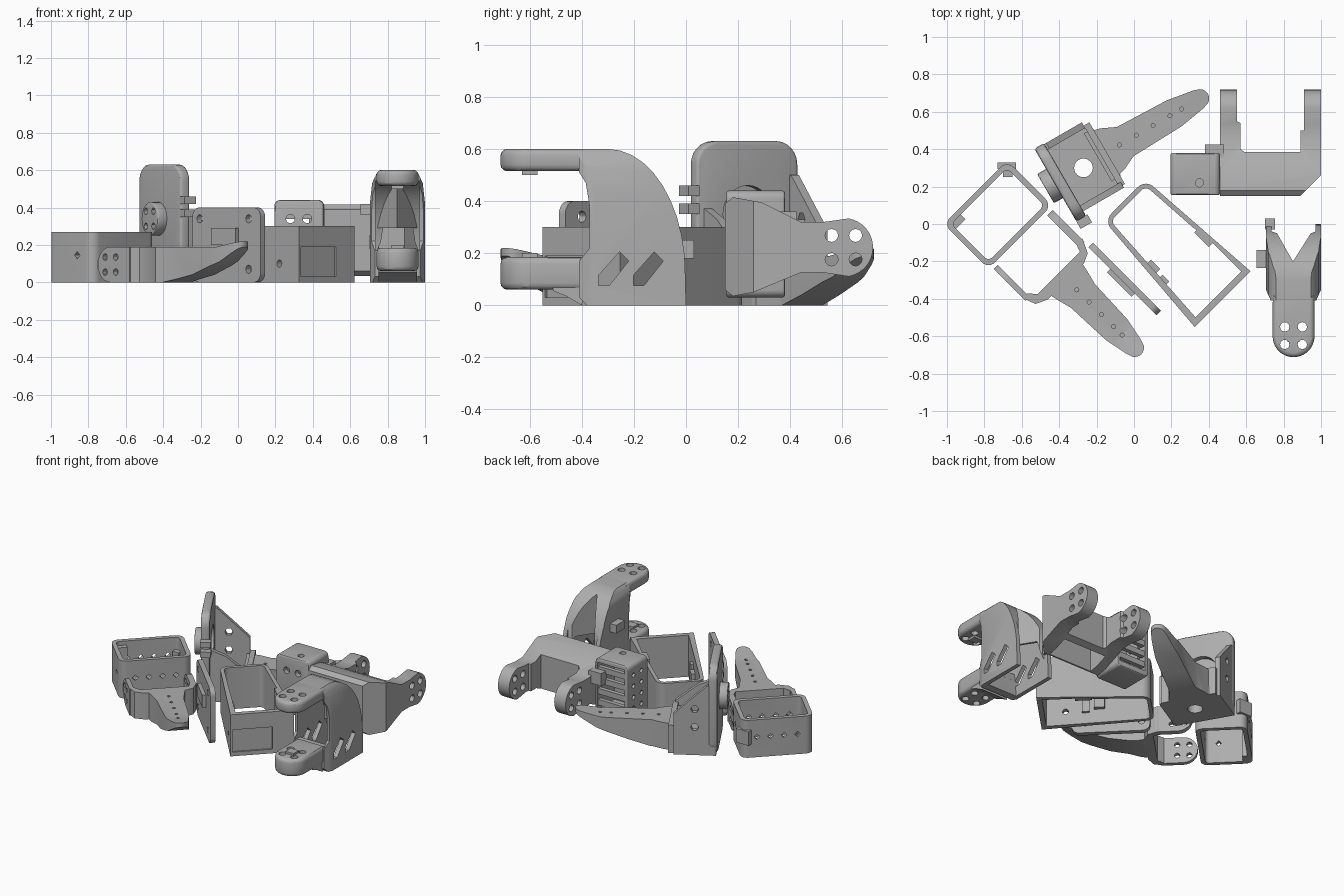
import bpy, bmesh, math
from mathutils import Matrix

cube = bpy.data.objects.get("Cube")
if cube:
    bpy.data.objects.remove(cube, do_unlink=True)

grey = bpy.data.materials.new("plain grey")
grey.use_nodes = True
COL = (0.42, 0.42, 0.42, 1)
grey.diffuse_color = COL
grey.node_tree.nodes["Principled BSDF"].inputs["Base Color"].default_value = COL
AXES = {'x': lambda a, b, t: (t, a, b), 'y': lambda a, b, t: (a, t, b), 'z': lambda a, b, t: (a, b, t)}


def arc(cx, cy, r, a0, a1, n=12):
    angles = [math.radians(a0 + (a1 - a0) * i / n) for i in range(n + 1)]
    return [(cx + r * math.cos(a), cy + r * math.sin(a)) for a in angles]


def rect(x0, x1, y0, y1, r=0.0):
    """Rectangle outline with optional rounded corners."""
    if not r:
        return [(x0, y0), (x1, y0), (x1, y1), (x0, y1)]
    return (arc(x1 - r, y1 - r, r, 0, 90, 6) + arc(x0 + r, y1 - r, r, 90, 180, 6)
            + arc(x0 + r, y0 + r, r, 180, 270, 6) + arc(x1 - r, y0 + r, r, 270, 360, 6))


def prism(name, pts, axis, t0, t1, bevel=0.0):
    """Extrude a flat outline along an axis."""
    bm = bmesh.new()
    place = AXES[axis]
    lo = [bm.verts.new(place(a, b, t0)) for a, b in pts]
    hi = [bm.verts.new(place(a, b, t1)) for a, b in pts]
    bm.faces.new(lo)
    bm.faces.new(hi)
    for i in range(len(pts)):
        j = (i + 1) % len(pts)
        bm.faces.new((lo[i], lo[j], hi[j], hi[i]))
    bmesh.ops.recalc_face_normals(bm, faces=bm.faces)
    if bevel:
        rims = [e for e in bm.edges if (e.verts[0] in lo) == (e.verts[1] in lo)]
        bmesh.ops.bevel(bm, geom=rims, offset=bevel, segments=3, profile=0.5, affect='EDGES')
    me = bpy.data.meshes.new(name)
    bm.to_mesh(me)
    bm.free()
    me.materials.append(grey)
    ob = bpy.data.objects.new(name, me)
    bpy.context.collection.objects.link(ob)
    return ob


def box(name, x, y, z):
    return prism(name, rect(*x, *y), 'z', *z)


def boolean(ob, tools, op='DIFFERENCE'):
    """Apply boolean tools and remove them."""
    for tool in tools:
        mod = ob.modifiers.new("cut", 'BOOLEAN')
        mod.operation, mod.solver, mod.object = op, 'EXACT', tool
    bpy.context.view_layer.update()
    me = bpy.data.meshes.new_from_object(ob.evaluated_get(bpy.context.evaluated_depsgraph_get()))
    ob.modifiers.clear()
    ob.data = me
    for tool in tools:
        bpy.data.objects.remove(tool, do_unlink=True)
    return ob


def holes(ob, centres, axis, t0, t1, r=0.022, n=12):
    return boolean(ob, [prism("cutter", arc(a, b, r, 0, 360 - 360 / n, n - 1), axis, t0, t1)
                        for a, b in centres])


def four(a, b, d=0.046):
    return [(a + i * d, b + j * d) for i in (-1, 1) for j in (-1, 1)]


def finger(name, length, root, flat):
    """Tapered finger along +x from the origin, rising to a blunt tip."""
    half = [(-0.03, root), (0.06, root * 0.85), (0.14, 0.09), (length * 0.68, 0.08), (length - 0.06, 0.055)]
    plan = [(a, -b) for a, b in half] + arc(length - 0.05, 0, 0.05, -60, 60, 8) + [(a, b) for a, b in half[::-1]]
    side = [(-0.03, 0), (flat, 0.0), (length * 0.45, 0.04), (length * 0.78, 0.11), (length, 0.19),
            (length, 0.22), (length * 0.75, 0.19), (-0.03, 0.19)]
    ob = prism(name, plan, 'z', 0, 0.3)
    boolean(ob, [prism("cutter", side, 'y', -0.3, 0.3)], 'INTERSECT')
    return holes(ob, [(length * k, 0) for k in (0.16, 0.32, 0.48, 0.64, 0.75)], 'z', 0.14, 1, 0.011, 8)


def turn(obs, deg):
    for ob in obs:
        ob.data.transform(Matrix.Rotation(math.radians(deg), 4, 'Z'))


# Small holder ring with diamond holes
ring = prism("small_holder_ring", rect(-0.72, -0.24, 0.38, 0.72, 0.05), 'z', 0, 0.27)
boolean(ring, [prism("cutter", rect(-0.69, -0.27, 0.41, 0.69, 0.025), 'z', -1, 1)])
holes(ring, [(-0.48 + k * 0.09, 0.145) for k in (-1.5, -0.5, 0.5, 1.5)], 'y', 0, 1, 0.02, 4)
holes(ring, [(0.496, 0.145)], 'x', -1, 0, 0.02, 4)
turn([ring,
      box("small_holder_corner", (-0.70, -0.62), (0.655, 0.70), (0, 0.24))], 45)
box("small_holder_clip", (-0.73, -0.63), (0.295, 0.33), (0.10, 0.20))
box("small_holder_clip_foot", (-0.70, -0.65), (0.25, 0.30), (0.12, 0.18))

# Moving jaw: U bracket with round ears and a finger
ear = [(0.12, 0), (0.265, 0)] + arc(0.265, 0.095, 0.095, -90, 90) + [(0.12, 0.19)]
ears = []
for side, u0, u1 in (("outer", -0.70, -0.67), ("inner", -0.295, -0.255)):
    e = prism("jaw_ear_" + side, ear, 'x', u0, u1)
    ears.append(holes(e, four(0.265, 0.095, 0.04), 'x', u0 - 0.1, u1 + 0.1, 0.018))
bracket = [(-0.70, 0.14), (-0.675, 0.07), (-0.61, 0.04), (-0.34, 0.04), (-0.285, 0.065), (-0.25, 0.14),
           (-0.295, 0.14), (-0.31, 0.10), (-0.63, 0.10), (-0.665, 0.14)]
jaw_base = prism("jaw_base", bracket, 'z', 0, 0.19)
jaw_finger = finger("jaw_finger", 0.58, 0.13, 0.06)
jaw_finger.data.transform(Matrix.Translation((-0.465, 0.06, 0)) @ Matrix.Rotation(-math.pi / 2, 4, 'Z'))
turn(ears + [jaw_base, jaw_finger], 45)

# Thin screw plate with a block
plate = prism("screw_plate", rect(-0.43, 0.085, 0, 0.40, 0.05), 'x', -0.26, -0.225)
holes(plate, [(y, z) for y in (-0.34, 0.03) for z in (0.07, 0.34)], 'x', -1, 1)
turn([plate, box("screw_plate_block", (-0.285, -0.26), (-0.265, -0.08), (0.20, 0.29))], 45)

# Large base ring, slightly wider towards its square end
base = prism("base_ring", arc(0.155, 0.065, 0.06, 0, 90, 6) + arc(-0.045, 0.065, 0.06, 90, 180, 6)
             + [(-0.16, -0.62), (0.262, -0.62)], 'z', 0, 0.30)
opening = arc(0.155, 0.065, 0.035, 0, 90, 6) + arc(-0.045, 0.065, 0.035, 90, 180, 6) \
    + [(-0.12, -0.585), (0.225, -0.585), (0.225, -0.30), (0.21, -0.24)]
boolean(base, [prism("cutter", opening, 'z', -1, 1),
               box("cutter", (-0.145, 0.12), (-0.7, -0.61), (0.03, 0.19))])
holes(base, [(-0.46, 0.10)], 'x', -0.3, 0, 0.02)
turn([base,
      box("base_ring_rib", (0.195, 0.235), (-0.37, -0.26), (0, 0.30)),
      box("base_ring_clip_a", (-0.11, -0.07), (-0.27, -0.20), (0.10, 0.20)),
      box("base_ring_clip_b", (-0.12, -0.085), (-0.35, -0.30), (0.08, 0.22))], 45)

# Fixed jaw: floor, tall mounting plate, sloped walls and finger
floor = prism("grip_floor", [(-0.25, 0.20), (0.05, 0.20), (0.07, 0.27), (0.07, 0.54), (0.0, 0.61), (-0.25, 0.61)],
              'z', 0, 0.06)
holes(floor, [(-0.084, 0.395)], 'z', -1, 1, 0.05, 24)
tall = prism("grip_tall_plate", rect(0.165, 0.615, 0, 0.63, 0.09), 'x', -0.26, -0.20, 0.015)
holes(tall, [(0.39, 0.35)], 'x', -0.235, 0, 0.11, 32)
boss = prism("grip_round_boss", arc(0.40, 0.34, 0.09, 0, 345, 23), 'x', -0.315, -0.24, 0.008)
holes(boss, four(0.40, 0.34, 0.04), 'x', -0.4, -0.27, 0.018)
back_wall = prism("grip_back_wall", [(-0.22, 0), (0.03, 0), (0.03, 0.29), (-0.01, 0.33), (-0.19, 0.50), (-0.22, 0.50)],
                  'y', 0.575, 0.61)
holes(back_wall, [(-0.11, 0.20), (-0.11, 0.33)], 'y', 0, 1, 0.027, 6)
front_wall = prism("grip_front_wall", [(-0.22, 0), (0.05, 0), (0.05, 0.21), (-0.10, 0.33), (-0.22, 0.38)],
                   'y', 0.195, 0.23)
holes(front_wall, [(-0.10, 0.21)], 'y', 0, 1)
end_wall = box("grip_end_wall", (0.03, 0.065), (0.21, 0.59), (0, 0.20))
grip_finger = finger("grip_finger", 0.65, 0.15, 0.15)
grip_finger.data.transform(Matrix.Translation((0.04, 0.405, 0)))
turn([floor, tall, boss, back_wall, front_wall, end_wall, grip_finger,
      box("grip_clip_low", (-0.26, -0.19), (0.12, 0.17), (0.35, 0.39)),
      box("grip_clip_high", (-0.26, -0.19), (0.12, 0.17), (0.42, 0.46))], 30)

# Wide fork with two round-ended arms
plan = [(0.46, 0.15), (0.89, 0.15), (1.0, 0.26), (1.0, 0.73), (0.91, 0.73), (0.91, 0.5), (0.89, 0.5),
        (0.89, 0.385), (0.59, 0.385), (0.57, 0.40), (0.57, 0.54), (0.55, 0.55), (0.55, 0.73), (0.46, 0.73)]
profile = [(0.15, 0.06), (0.18, 0.035), (0.26, 0.05), (0.44, 0.125), (0.53, 0.125)] \
    + arc(0.605, 0.222, 0.113, -80, 80, 16) + [(0.53, 0.32), (0.44, 0.32), (0.29, 0.395), (0.18, 0.415), (0.15, 0.39)]
fork = prism("wide_fork", plan, 'z', 0, 0.6)
boolean(fork, [prism("cutter", profile, 'x', 0, 2)], 'INTERSECT')
boolean(fork, [box("cutter", (0.53, 0.88), (0.19, 0.34), (-0.1, 0.33))])
holes(fork, four(0.605, 0.222), 'x', 0.3, 1.2, 0.025)

# Motor box on the side of the wide fork
motor = prism("fork_motor_box", rect(0.195, 0.46, 0.03, 0.44, 0.03), 'y', 0.155, 0.38, 0.01)
boolean(motor, [box("cutter", (0.225, 0.44), (0.19, 0.5), (0.07, 0.41))])
holes(motor, [(0.28, 0.34), (0.37, 0.34)], 'y', 0, 0.3, 0.024)
holes(motor, [(0.35, 0.22)], 'z', 0.3, 0.6, 0.022)
holes(motor, [(y, z) for y in (0.23, 0.32) for z in (0.12, 0.2, 0.28, 0.36)], 'x', 0.1, 0.3, 0.02, 4)
for i in range(4):
    z = 0.1 + i * 0.08
    box("fork_motor_slat", (0.22, 0.45), (0.345, 0.375), (z, z + 0.04))
box("fork_motor_joint", (0.38, 0.48), (0.36, 0.425), (0.27, 0.36))

# Tall fork: hollow curved body with slotted cheeks
back = [(0, 0), (-0.002, 0.10)] + [(-0.30 + 0.298 * math.cos(a), 0.12 + 0.48 * math.sin(a))
                                   for a in [math.radians(9 * i) for i in range(1, 11)]]
outer = back + [(-0.41, 0.60), (-0.41, 0.51), (-0.385, 0.47), (-0.37, 0.38), (-0.37, 0.22),
                (-0.41, 0.17), (-0.41, 0.03), (-0.38, 0)]
body = prism("tall_fork_body", outer, 'x', 0.705, 1.0)
section = [(0.705, -0.1), (1.0, -0.1), (1.0, 0.42), (0.988, 0.53), (0.965, 0.58), (0.935, 0.61),
           (0.77, 0.61), (0.74, 0.58), (0.717, 0.53), (0.705, 0.42)]
boolean(body, [prism("cutter", section, 'y', -1, 0.2)], 'INTERSECT')
inner = [(a - 0.035, b - 0.04) for a, b in back[:-1]] + [(-0.6, 0.52), (-0.6, 0.185), (-0.34, 0.17), (-0.32, -0.04)]
corners = [[(x, -0.34), (a, -0.43), (a, -0.8), (x + s * 0.2, -0.8), (x + s * 0.2, -0.34)]
           for x, a, s in ((0.70, 0.741, -1), (1.005, 0.965, 1))]
boolean(body, [prism("cutter", inner, 'x', 0.735, 0.97),
               prism("cutter", [(0.735, 0.1), (0.735, -0.04), (0.765, -0.05), (0.85, -0.2), (0.945, -0.05),
                                (0.97, -0.04), (0.97, 0.1)], 'z', -1, 1),
               *[prism("cutter", [(c - 0.055, 0.075), (c - 0.015, 0.075), (c + 0.06, 0.17),
                                  (c + 0.025, 0.205), (c - 0.055, 0.115)], 'x', 0.5, 1.2) for c in (-0.28, -0.147)],
               *[prism("cutter", c, 'z', -1, 1) for c in corners]])
wedge = prism("tall_fork_wedge_wall", [(0.735, -0.05), (0.755, -0.05), (0.85, -0.205), (0.95, -0.05),
                                       (0.97, -0.05), (0.85, -0.235)], 'z', 0.29, 0.50)
boolean(wedge, [prism("cutter", back + [(-0.4, 0.6), (-0.4, 0)], 'x', 0.6, 1.1)], 'INTERSECT')
arm = [(0.742, -0.38)] + arc(0.853, -0.60, 0.112, 180, 360, 20) + [(0.965, -0.38)]
for name, z0, z1 in (("upper", 0.515, 0.60), ("lower", 0.06, 0.185)):
    a = prism("tall_fork_arm_" + name, arm, 'z', z0, z1, 0.025)
    holes(a, four(0.853, -0.597, 0.047), 'z', -1, 1, 0.025)
    lip = (0.50, 0.52) if name == "upper" else (0.18, 0.20)
    box("tall_fork_lip_" + name, (0.82, 0.885), (-0.63, -0.57), lip)
prism("tall_fork_lower_gusset", [(-0.40, 0.0), (-0.38, 0.1), (-0.51, 0.1), (-0.51, 0.055), (-0.46, 0.035)],
      'x', 0.75, 0.957)
box("tall_fork_side_tab", (0.655, 0.71), (-0.235, -0.14), (0.36, 0.42))
box("tall_fork_back_tab", (0.70, 0.755), (-0.03, 0.03), (0.18, 0.25))

# Smooth rounded surfaces while keeping crisp edges
for ob in [o for o in bpy.data.objects if o.type == 'MESH']:
    bpy.ops.object.select_all(action='DESELECT')
    ob.select_set(True)
    bpy.context.view_layer.objects.active = ob
    bpy.ops.object.shade_smooth_by_angle(angle=math.radians(30))
